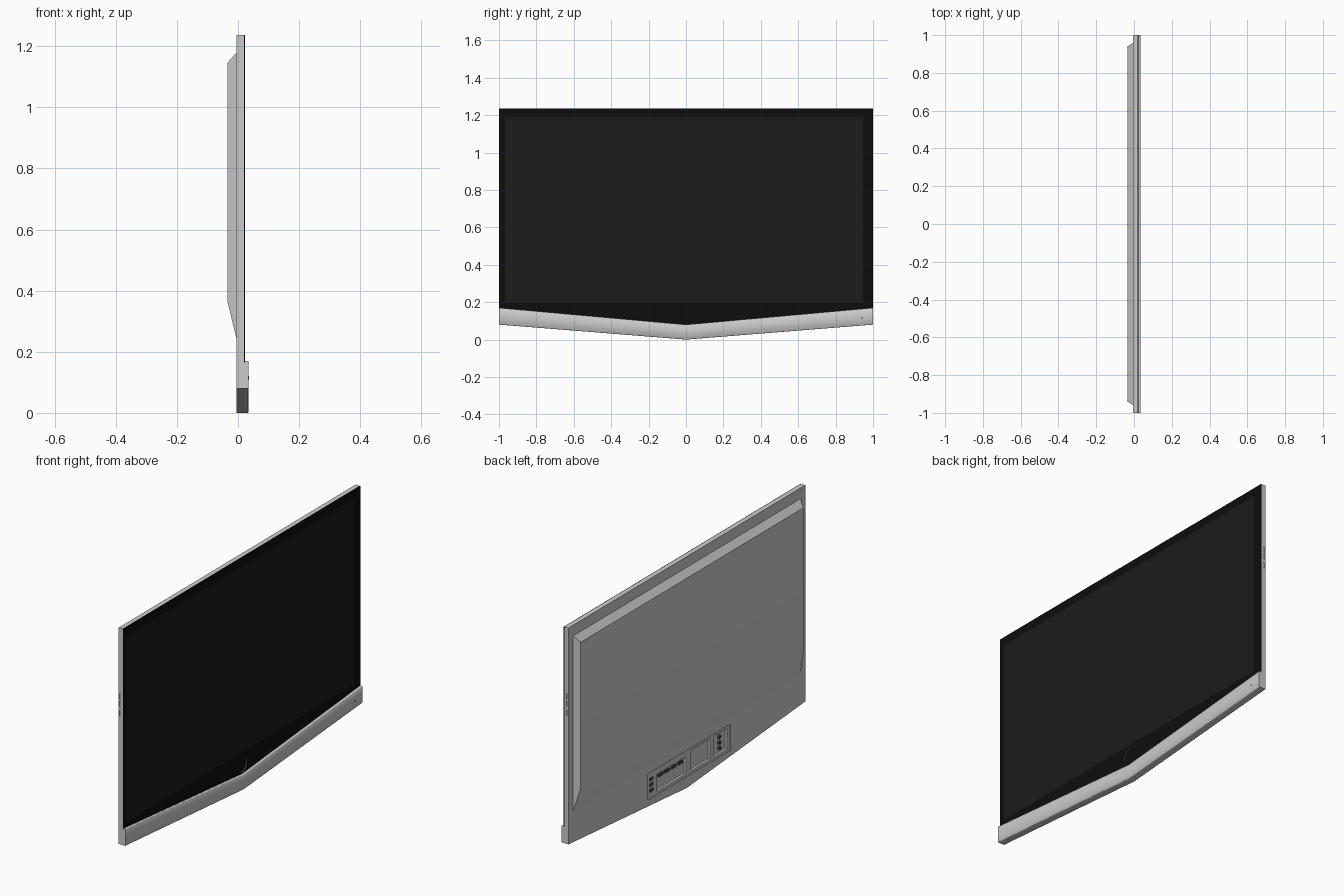
import bpy, bmesh, math

if "Cube" in bpy.data.objects:
    bpy.data.objects.remove(bpy.data.objects["Cube"])

BACK, BULGE, FACE, GLASS, CHIN = -0.005, -0.035, 0.019, 0.0225, 0.035
TOP = 1.236


def material(name, rgb):
    m = bpy.data.materials.new(name)
    m.diffuse_color = (*rgb, 1)
    m.use_nodes = True
    m.node_tree.nodes["Principled BSDF"].inputs["Base Color"].default_value = m.diffuse_color
    return m


black = material("black_glass", (0.004, 0.004, 0.004))
screen_grey = material("screen_black", (0.011, 0.011, 0.011))
dark = material("dark_plastic", (0.06, 0.06, 0.06))
red = material("red_light", (0.8, 0.02, 0.02))


def loft(name, loops, mat=None, caps=True):
    """Skin between equal-length loops of (x, y, z) points."""
    bm = bmesh.new()
    rings = [[bm.verts.new(p) for p in loop] for loop in loops]
    for a, b in zip(rings, rings[1:]):
        for i in range(len(a)):
            j = (i + 1) % len(a)
            bm.faces.new((a[i], a[j], b[j], b[i]))
    if caps:
        bm.faces.new(rings[0][::-1])
        bm.faces.new(rings[-1])
    bmesh.ops.recalc_face_normals(bm, faces=bm.faces)
    me = bpy.data.meshes.new(name)
    bm.to_mesh(me)
    bm.free()
    ob = bpy.data.objects.new(name, me)
    bpy.context.collection.objects.link(ob)
    if mat:
        me.materials.append(mat)
    return ob


def plate(name, outline, x0, x1, mat=None, caps=True):
    return loft(name, [[(x, y, z) for y, z in outline] for x in (x0, x1)], mat, caps)


def rect(y0, y1, z0, z1):
    return [(y0, z0), (y1, z0), (y1, z1), (y0, z1)]


def circle(y, z, r, n=32):
    return [(y + r * math.cos(2 * math.pi * i / n), z + r * math.sin(2 * math.pi * i / n))
            for i in range(n)]


def cut(target, cutter):
    mod = target.modifiers.new("cut", 'BOOLEAN')
    mod.operation = 'DIFFERENCE'
    mod.object = cutter
    cutter.hide_render = True
    cutter.hide_viewport = True


def smooth(ob, degrees=30):
    ob.data.shade_smooth()
    ob.data.set_sharp_from_angle(angle=math.radians(degrees))


# Thin main housing with the V-shaped lower edge
body = plate("housing", [(-1, 0.08), (0, 0), (1, 0.08), (1, TOP), (-1, TOP)], BACK, FACE)

# Front glass, display area and the round sunken button
glass = plate("front_glass", [(-1, 0.165), (0, 0.075), (1, 0.165), (1, TOP), (-1, TOP)],
              FACE, GLASS, black)
cut(glass, plate("button_cutter", circle(0, 0.135, 0.046), 0.0195, 0.03))
plate("button_rim", circle(0, 0.135, 0.0455), 0.0196, GLASS, caps=False)
plate("button_floor", circle(0, 0.135, 0.045), 0.0194, 0.0198, black)
plate("display", rect(-0.968, 0.946, 0.195, 1.19), GLASS - 0.001, GLASS + 0.0004, screen_grey)

# V-shaped chin bar with slightly eased front edges
def chin_loop(inset, x):
    return [(x, -1, 0.08 + inset), (x, 0, inset), (x, 1, 0.08 + inset),
            (x, 1, 0.17 - inset), (x, 0, 0.08 - inset), (x, -1, 0.17 - inset)]


chin = loft("chin_bar", [chin_loop(0, FACE), chin_loop(0, CHIN - 0.002), chin_loop(0.002, CHIN)])
smooth(chin, 50)
plate("standby_light", circle(0.94, 0.115, 0.005, 12), CHIN - 0.001, CHIN + 0.0003, red)

# Tapered bulge on the back
bulge = loft("back_bulge", [
    [(BACK + 0.001, y, z) for y, z in rect(-0.96, 0.96, 0.24, 1.18)],
    [(BULGE, y, z) for y, z in rect(-0.94, 0.94, 0.365, 1.145)]])
smooth(bulge)

# Connector bay: shallow frame with deeper pockets
bay = plate("bay_cutter", rect(-0.37, 0.33, 0.06, 0.2), BACK - 0.01, BACK + 0.004)
cut(body, bay)
for i, (y0, y1, z0, z1) in enumerate([(0.0, 0.25, 0.075, 0.165),
                                      (-0.2, -0.04, 0.075, 0.185),
                                      (-0.345, -0.235, 0.075, 0.185)]):
    cut(body, plate(f"pocket_cutter_{i}", rect(y0, y1, z0, z1), BACK - 0.01, BACK + 0.016))

# Sockets in the bay
for i in range(4):
    y = 0.04 + 0.055 * i
    plate(f"socket_{i}", rect(y - 0.018, y + 0.018, 0.14, 0.155), BACK + 0.008, BACK + 0.017, dark)
for i, z in enumerate((0.1, 0.13, 0.16)):
    plate(f"round_socket_{i}", circle(-0.29, z, 0.01, 16), BACK + 0.006, BACK + 0.017, dark)
    plate(f"side_socket_{i}", rect(0.28, 0.31, z - 0.008, z + 0.008),
          BACK + 0.001, BACK + 0.005, dark)

# Small button slots in both side edges
for side, s in (("left", -1), ("right", 1)):
    for i, z in enumerate((0.78, 0.83, 0.87)):
        cut(body, plate(f"{side}_slot_cutter_{i}",
                        rect(s - 0.004, s + 0.004, z - 0.015, z + 0.015), 0.001, 0.006))
